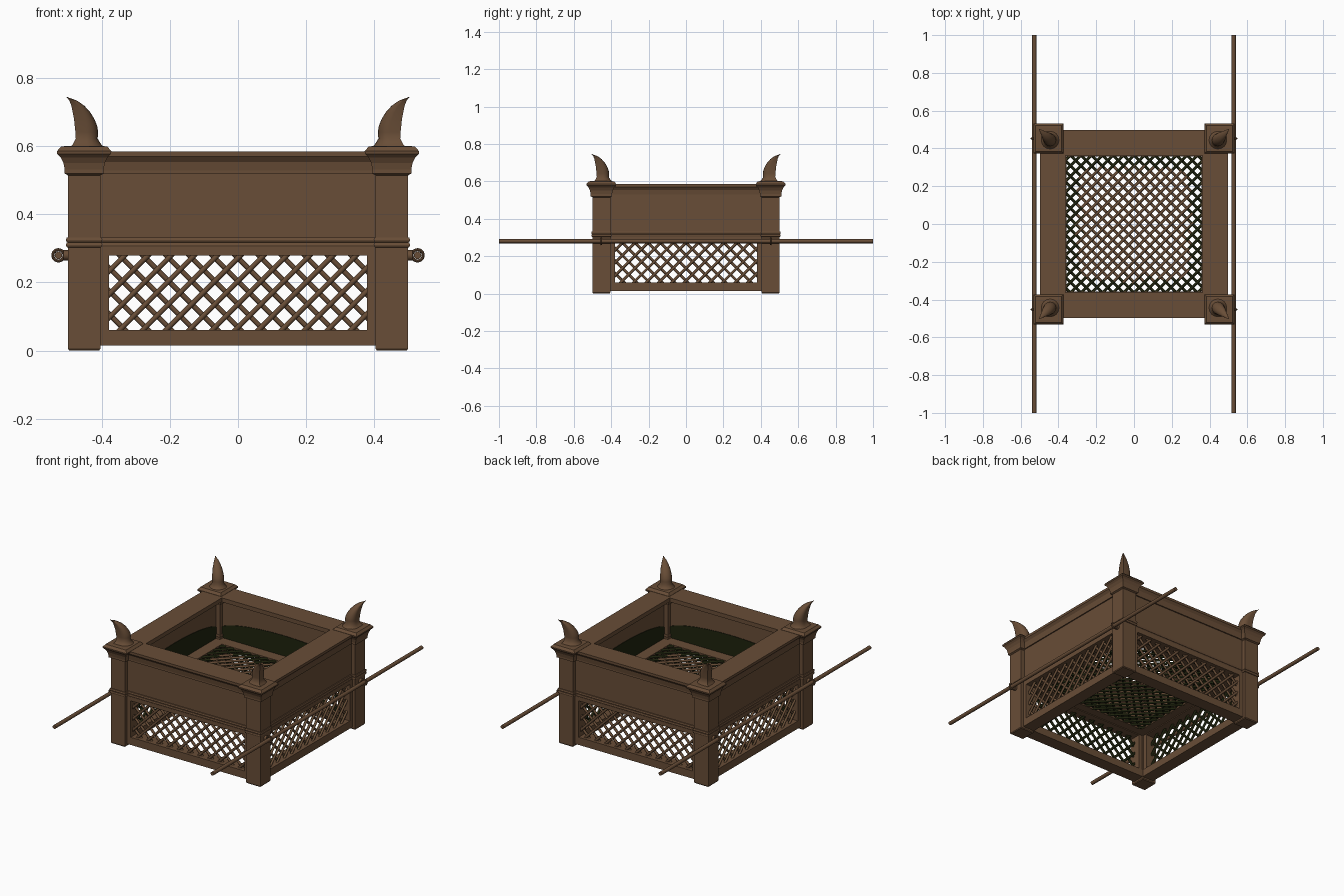
import bpy, bmesh, math
from mathutils import Matrix, Vector

if "Cube" in bpy.data.objects:
    bpy.data.objects.remove(bpy.data.objects["Cube"])


def material(name, rgb):
    m = bpy.data.materials.new(name)
    m.diffuse_color = (*rgb, 1)
    m.use_nodes = True
    m.node_tree.nodes["Principled BSDF"].inputs["Base Color"].default_value = m.diffuse_color
    return m


WOOD = material("brown_wood", (0.140, 0.075, 0.038))
CHAR = material("charred_dark", (0.013, 0.016, 0.004))
CORNERS = [(sx, sy) for sx in (-1, 1) for sy in (-1, 1)]
P = 0.4525  # post centre


def finish(bm, name, mats=(WOOD,), smooth=None, normals=True):
    if normals:
        bmesh.ops.recalc_face_normals(bm, faces=bm.faces)
    me = bpy.data.meshes.new(name)
    bm.to_mesh(me)
    bm.free()
    for m in mats:
        me.materials.append(m)
    ob = bpy.data.objects.new(name, me)
    bpy.context.collection.objects.link(ob)
    if smooth:
        bpy.ops.object.select_all(action='DESELECT')
        ob.select_set(True)
        bpy.context.view_layer.objects.active = ob
        bpy.ops.object.shade_smooth_by_angle(angle=math.radians(smooth))
    return ob


def skin(bm, loops, closed):
    """Bridge point loops; close into a ring or cap both ends."""
    vs = [[bm.verts.new(p) for p in lp] for lp in loops]
    n = len(vs[0])
    for i in range(len(vs) if closed else len(vs) - 1):
        a, b = vs[i], vs[(i + 1) % len(vs)]
        for k in range(n):
            bm.faces.new((a[k], a[(k + 1) % n], b[(k + 1) % n], b[k]))
    if not closed:
        bm.faces.new(vs[0])
        bm.faces.new(vs[-1])


def square_turn(name, profile, cx=0, cy=0, closed=False):
    """Sweep a (half width, height) profile round a square."""
    bm = bmesh.new()
    skin(bm, [[(cx + r * a, cy + r * b, z) for a, b in ((-1, -1), (1, -1), (1, 1), (-1, 1))]
              for r, z in profile], closed)
    return finish(bm, name)


def rect(r0, r1, z0, z1):
    return [(r0, z0), (r1, z0), (r1, z1), (r0, z1)]


# box walls with cornice, then frame rails
square_turn("wall_and_cornice", [(.475, .30), (.475, .52), (.482, .52), (.482, .53), (.486, .555),
            (.497, .57), (.497, .585), (.362, .585), (.362, .56), (.43, .56), (.43, .30)], closed=True)
square_turn("upper_rail", rect(.41, .482, .28, .305), closed=True)
square_turn("lower_rail", rect(.405, .482, .014, .06), closed=True)
square_turn("grate_frame", rect(.358, .432, .285, .308), closed=True)

# double bead moulding, on the walls and on each post
BEAD = [(0, .303), (.005, .304), (.007, .3105), (.005, .317), (.002, .318),
        (.005, .319), (.007, .3255), (.005, .332), (0, .333)]
square_turn("wall_bead", [(.475 + d, z) for d, z in BEAD] + [(.45, .333), (.45, .303)], closed=True)

# horn sections: height, inner edge, outer edge
HORN = [(.598, .394, .494), (.606, .402, .486), (.623, .413, .477), (.642, .411, .478), (.66, .414, .480),
        (.68, .422, .482), (.70, .434, .486), (.72, .452, .490), (.735, .474, .496), (.745, .501, .504)]
TEAR = [(0, 0)] + [(.5 + .5 * math.cos(a), .5 + .5 * math.sin(a))
                   for a in (math.radians(-90 + 22.5 * i) for i in range(13))]

for sx, sy in CORNERS:
    tag = ("left" if sx < 0 else "right") + ("_front" if sy < 0 else "_back")
    cx, cy = sx * P, sy * P
    square_turn("post_" + tag, [(.044, 0), (.0475, .005), (.0475, .53)], cx, cy)
    square_turn("post_bead_" + tag, [(.0465 + d, z) for d, z in BEAD], cx, cy)
    square_turn("capital_" + tag, [(.0475, .515), (.057, .52), (.057, .532), (.061, .552), (.069, .568),
                (.079, .578), (.080, .586), (.068, .60), (.055, .601)], cx, cy)
    # horn curving outward along the diagonal
    bm = bmesh.new()
    skin(bm, [[(sx * (o - u * (o - i)), sy * (o - v * (o - i)), z) for u, v in TEAR]
              for z, i, o in HORN], False)
    finish(bm, "horn_" + tag, smooth=40)
    # carrying ring: closed hoop round the pole, with a stud into the post
    bm = bmesh.new()
    hoop = []
    for i in range(24):
        a = math.tau * i / 24
        hoop.append([(sx * .528 + (.0165 + .0045 * math.cos(b)) * math.cos(a), cy + .0045 * math.sin(b),
                      .28 + (.0165 + .0045 * math.cos(b)) * math.sin(a))
                     for b in (math.tau * k / 8 for k in range(8))])
    skin(bm, hoop, True)
    bmesh.ops.create_cone(bm, cap_ends=True, segments=12, radius1=.015, radius2=.015, depth=.02,
                          matrix=Matrix.Translation((sx * .503, cy, .28)) @ Matrix.Rotation(math.pi / 2, 4, 'Y'))
    finish(bm, "pole_ring_" + tag, smooth=40)

# carrying poles
for sx, side in ((-1, "left"), (1, "right")):
    bm = bmesh.new()
    bmesh.ops.create_cone(bm, cap_ends=True, segments=16, radius1=.011, radius2=.011, depth=2,
                          matrix=Matrix.Translation((sx * .528, 0, .28)) @ Matrix.Rotation(math.pi / 2, 4, 'X'))
    finish(bm, "carrying_pole_" + side, smooth=40)


def lattice(name, w, h, pitch, rad, place, charred, pieces=1):
    """Diagonal round bars filling a rectangle, placed by a matrix."""
    bm = bmesh.new()
    n = int((w + h) / pitch) + 1
    for s in (1, -1):
        for i in range(-n, n + 1):
            c = (i + .5) * pitch
            u0 = max(-w, -h - c if s > 0 else c - h)
            u1 = min(w, h - c if s > 0 else c + h)
            if u1 - u0 < .004:
                continue
            step = (u1 - u0) / pieces
            for k in range(pieces):
                u = u0 + (k + .5) * step
                m = (Matrix.Translation((u, s * u + c, s * rad * .5))
                     @ Matrix.Rotation(s * math.pi / 4, 4, 'Z') @ Matrix.Rotation(math.pi / 2, 4, 'Y'))
                bmesh.ops.create_cone(bm, cap_ends=False, segments=8, radius1=rad, radius2=rad,
                                      depth=step * math.sqrt(2), matrix=m)
    bm.normal_update()
    for f in bm.faces:
        f.material_index = int(charred(f))
    bm.transform(place)
    finish(bm, name, (WOOD, CHAR), smooth=50, normals=False)


# four sides: stiles, lattice panel, scorched arch on the inner wall
for i, side in enumerate(("front", "right", "back", "left")):
    turn = Matrix.Rotation(i * math.pi / 2, 4, 'Z')
    bm = bmesh.new()
    for sx in (-1, 1):
        bmesh.ops.create_cube(bm, size=1, matrix=turn @ Matrix.Translation((sx * .394, -.446, .17))
                              @ Matrix.Diagonal((.028, .072, .23, 1)))
    finish(bm, "stiles_" + side)
    place = turn @ Matrix.Translation((0, -.455, .17)) @ Matrix.Rotation(math.pi / 2, 4, 'X')
    lattice("lattice_" + side, .385, .115, .068, .0075, place, lambda f: f.normal.z < -.3)
    bm = bmesh.new()
    arch = [(x, .35 + .08 * math.sqrt(max(0, 1 - (x / .43) ** 2)))
            for x in (.428 * math.cos(math.pi * k / 16) for k in range(17))]
    outline = [(-.428, .30), (.428, .30)] + arch
    skin(bm, [[turn @ Vector((x, -y, z)) for x, z in outline] for y in (.431, .427)], False)
    finish(bm, "scorched_lining_" + side, (CHAR,))

# fire grate, charred underneath and toward its edges
lattice("fire_grate", .37, .37, .056, .0075, Matrix.Translation((0, 0, .296)),
        lambda f: f.normal.z < -.3 or max(abs(v) for v in f.calc_center_median().xy) > .29, 8)
